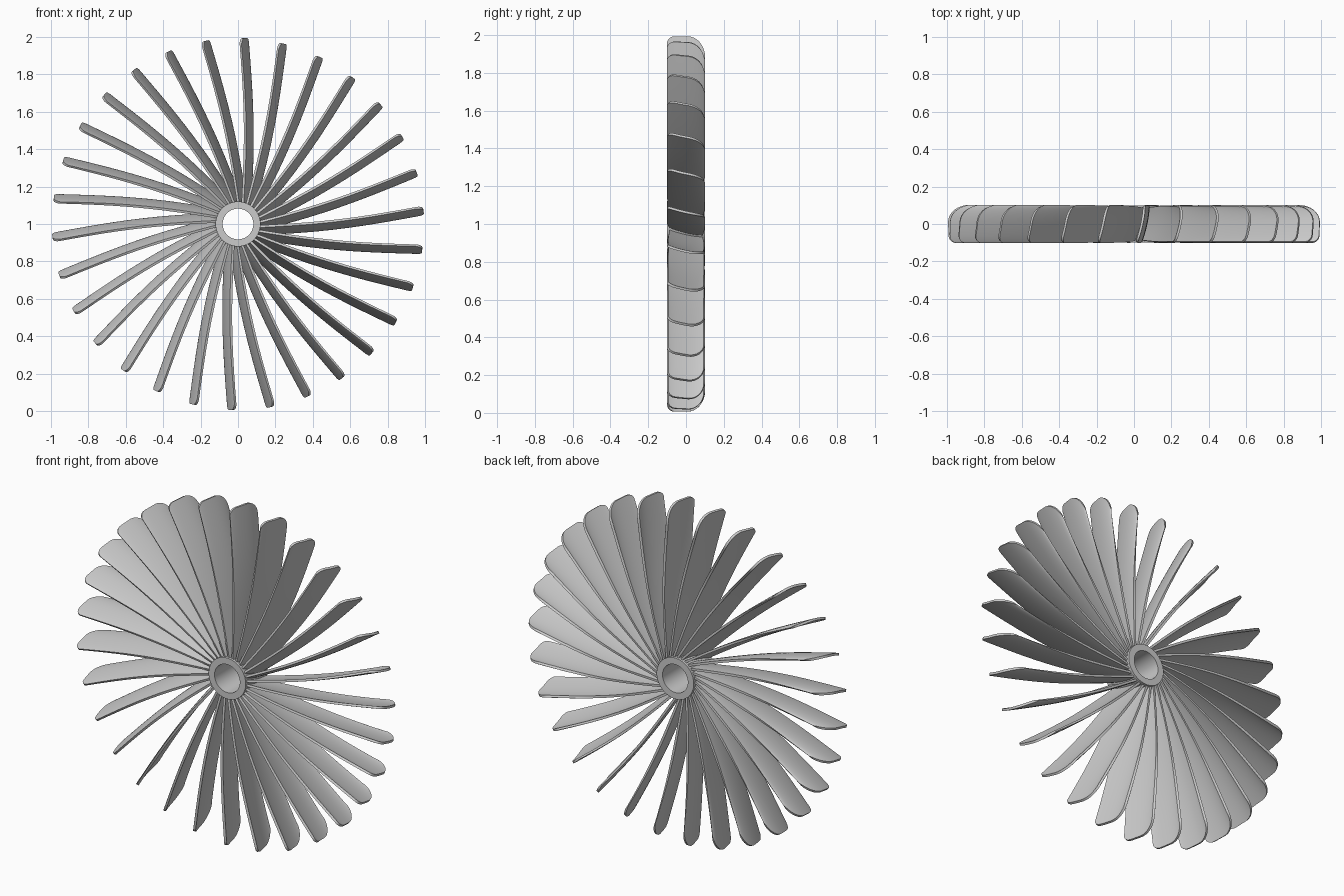
import bpy, bmesh, math
from mathutils import Matrix

cube = bpy.data.objects.get("Cube")
if cube:
    bpy.data.objects.remove(cube, do_unlink=True)

BLADES = 30
ROOT, TIP = 0.10, 0.993
HALF_DEPTH = 0.097
ROWS, COLS = 28, 20

grey = bpy.data.materials.new("plain_grey")
grey.use_nodes = True
colour = (0.6, 0.6, 0.6, 1)
grey.diffuse_color = colour
grey.node_tree.nodes["Principled BSDF"].inputs["Base Color"].default_value = colour


def add_object(name, bm):
    mesh = bpy.data.meshes.new(name)
    bmesh.ops.recalc_face_normals(bm, faces=bm.faces)
    bm.to_mesh(mesh)
    bm.free()
    mesh.materials.append(grey)
    obj = bpy.data.objects.new(name, mesh)
    bpy.context.collection.objects.link(obj)
    return obj


def smooth(obj):
    bpy.ops.object.select_all(action='DESELECT')
    obj.select_set(True)
    bpy.context.view_layer.objects.active = obj
    bpy.ops.object.shade_smooth_by_angle(angle=math.radians(35))


def corner_drop(t, size):
    """Elliptic rounding: t runs from 0 to 1 across the corner."""
    t = max(0.0, min(1.0, t))
    return size * (1 - math.sqrt(1 - t * t))


def blade_point(u, s):
    """u runs root to tip, s runs front edge to rear edge."""
    tip = TIP - corner_drop((s - 0.55) / 0.45, 0.10) - corner_drop((0.2 - s) / 0.2, 0.035)
    z = ROOT + u * (tip - ROOT)
    spine = 0.045 - 0.01 * u + 0.018 * math.sin(math.pi * u)
    camber = 0.04 * (1 - (1 - s) ** 1.7) - 0.021
    depth = HALF_DEPTH * (1 - 0.1 * max(0.0, 1 - u / 0.6) ** 2)
    return spine + camber, (2 * s - 1) * depth, z


# One curved, cambered blade with rounded tip corners
bm = bmesh.new()
grid = []
for i in range(ROWS + 1):
    # closer columns near both edges give round corners
    grid.append([bm.verts.new(blade_point(i / ROWS, 0.5 - 0.5 * math.cos(math.pi * j / COLS)))
                 for j in range(COLS + 1)])
for i in range(ROWS):
    for j in range(COLS):
        bm.faces.new((grid[i][j], grid[i][j + 1], grid[i + 1][j + 1], grid[i + 1][j]))
blade = add_object("blade_1", bm)
solid = blade.modifiers.new("thickness", 'SOLIDIFY')
solid.thickness = 0.013
solid.offset = 0
bpy.context.view_layer.update()
thick = bpy.data.meshes.new_from_object(blade.evaluated_get(bpy.context.evaluated_depsgraph_get()))
blade.modifiers.clear()
blade.data = thick
smooth(blade)

# Ring of blades sharing the same mesh
for k in range(BLADES):
    obj = blade if k == 0 else bpy.data.objects.new(f"blade_{k + 1}", thick)
    if k:
        bpy.context.collection.objects.link(obj)
    obj.matrix_world = Matrix.Translation((0, 0, 1)) @ Matrix.Rotation(math.tau * k / BLADES, 4, 'Y')

# Hub tube: a rectangular section spun about the axle
bm = bmesh.new()
SIDES = 64
section = [(0.082, -0.1), (0.12, -0.1), (0.12, 0.1), (0.082, 0.1)]
rings = []
for k in range(SIDES):
    a = math.tau * k / SIDES
    rings.append([bm.verts.new((r * math.cos(a), y, r * math.sin(a))) for r, y in section])
for k in range(SIDES):
    here, after = rings[k], rings[(k + 1) % SIDES]
    for j in range(4):
        n = (j + 1) % 4
        bm.faces.new((here[j], here[n], after[n], after[j]))
hub = add_object("hub", bm)
hub.location.z = 1
smooth(hub)
